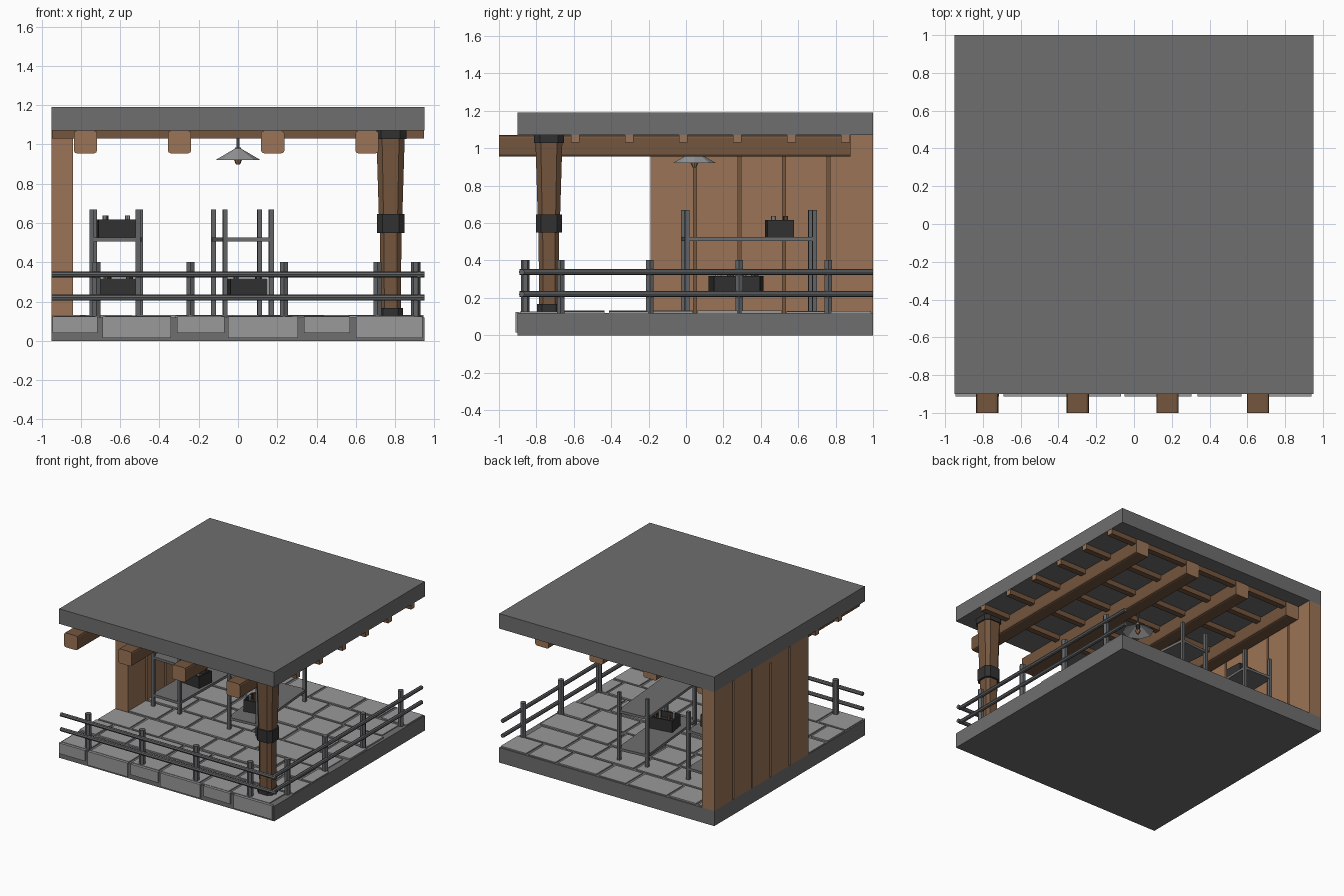
import bpy, bmesh, math, random
from mathutils import Vector, Matrix

if "Cube" in bpy.data.objects:
    bpy.data.objects.remove(bpy.data.objects["Cube"])
random.seed(4)

def mat(name, r, g, b):
    m = bpy.data.materials.new(name)
    m.diffuse_color = (r, g, b, 1)
    m.use_nodes = True
    m.node_tree.nodes["Principled BSDF"].inputs["Base Color"].default_value = m.diffuse_color
    return m

STONE = mat("slab grey", .158, .158, .158)
TILE = mat("tile grey", .32, .32, .32)
TAN = mat("light wood", .33, .175, .092)
BROWN = mat("dark wood", .175, .092, .048)
BLACK = mat("black iron", .031, .031, .031)
METAL = mat("rail steel", .125, .13, .135)
SHADE = mat("lamp grey", .33, .33, .33)

def finish(bm, name, *mats):
    me = bpy.data.meshes.new(name)
    bmesh.ops.recalc_face_normals(bm, faces=bm.faces[:])
    bm.to_mesh(me)
    bm.free()
    for m in mats:
        me.materials.append(m)
    ob = bpy.data.objects.new(name, me)
    bpy.context.collection.objects.link(ob)
    return ob

def add_box(bm, lo, hi):
    lo, hi = Vector(lo), Vector(hi)
    s = hi - lo
    bmesh.ops.create_cube(bm, size=1, matrix=Matrix.Translation((lo + hi) / 2) @ Matrix.Diagonal((*s, 1)))

def box(name, lo, hi, m):
    bm = bmesh.new()
    add_box(bm, lo, hi)
    return finish(bm, name, m)

def rod(name, a, b, r, m, sides=6, r2=None, caps=True, spin=0):
    a, b = Vector(a), Vector(b)
    d = b - a
    rot = d.to_track_quat('Z', 'Y').to_matrix().to_4x4()
    bm = bmesh.new()
    bmesh.ops.create_cone(bm, cap_ends=caps, segments=sides, radius1=r, radius2=r if r2 is None else r2,
                          depth=d.length,
                          matrix=Matrix.Translation((a + b) / 2) @ rot @ Matrix.Rotation(spin, 4, 'Z'))
    return finish(bm, name, m)

def chamfered_loft(name, cx, cy, rings, m):
    # square section with cut corners, stacked along z
    bm = bmesh.new()
    loops = []
    for z, h in rings:
        c = h * .6
        pts = [(h, -c), (h, c), (c, h), (-c, h), (-h, c), (-h, -c), (-c, -h), (c, -h)]
        loops.append([bm.verts.new((cx + x, cy + y, z)) for x, y in pts])
    for p, q in zip(loops, loops[1:]):
        for i in range(8):
            j = (i + 1) % 8
            bm.faces.new((p[i], p[j], q[j], q[i]))
    bm.faces.new(loops[0])
    bm.faces.new(loops[-1])
    return finish(bm, name, m)

# base and roof slabs
box("base_slab", (-.95, -.9, 0), (.95, 1, .12), STONE)
box("roof_slab", (-.95, -.9, 1.07), (.95, 1, 1.19), STONE)

# floor tiles in a staggered bond
bm = bmesh.new()
rows, gap = 8, .012
depth = 1.9 / rows
for r in range(rows):
    y0 = -.9 + r * depth
    x = -.95 - (0, .2, .33)[r % 3]
    k = r
    while x < .95:
        w = .36 if k % 2 else .26
        lo, hi = max(x + gap, -.945), min(x + w - gap, .945)
        if hi - lo > .03:
            add_box(bm, (lo, y0 + gap, .115), (hi, y0 + depth - gap, random.uniform(.126, .132)))
        x += w
        k += 1
finish(bm, "floor_tiles", TILE)

# stone facing on the front edge
bm = bmesh.new()
for i, (a, b) in enumerate([(-.945, -.715), (-.69, -.34), (-.31, -.07), (-.05, .305), (.335, .57), (.6, .94)]):
    add_box(bm, (a, -.912, .015 if i % 2 else .04), (b, -.89, .125))
finish(bm, "front_facing_stones", TILE)

# left wall: planks over a thinner core
box("wall_core", (-.935, -.18, .12), (-.855, .99, 1.07), BROWN)
bm = bmesh.new()
pitch = 1.19 / 5
for i in range(5):
    y = -.19 + i * pitch
    add_box(bm, (-.95, y + (.009 if i else 0), .12), (-.84, y + pitch - (.009 if i < 4 else 0), 1.07))
finish(bm, "wall_planks", TAN)

# ceiling beams and battens, light end grain
def timber(name, lo, hi, axis, bevel):
    ob = box(name, lo, hi, BROWN)
    ob.data.materials.append(TAN)
    bm = bmesh.new()
    bm.from_mesh(ob.data)
    if bevel:
        long_edges = [e for e in bm.edges
                      if abs((e.verts[0].co - e.verts[1].co).normalized()[axis]) > .9]
        bmesh.ops.bevel(bm, geom=long_edges, offset=bevel, segments=2, profile=.5, affect='EDGES')
    bm.normal_update()
    for f in bm.faces:
        f.material_index = 1 if abs(f.normal[axis]) > .9 else 0
    bm.to_mesh(ob.data)
    bm.free()

for x in (-.777, -.298, .177, .657):
    timber("roof_beam", (x - .059, -1, .955), (x + .059, .88, 1.07), 1, .014)
for i in range(6):
    y = -.592 + i * .289
    timber("ceiling_batten", (-.948, y - .023, 1.03), (.948, y + .023, 1.072), 0, 0)

# tapered corner column with iron bands
CX, CY = .777, -.733
chamfered_loft("corner_column", CX, CY, [(.12, .053), (.55, .055), (.64, .06), (1.07, .073)], BROWN)
for z0, z1, h in [(.125, .168, .063), (.55, .645, .07), (1.028, 1.072, .08)]:
    chamfered_loft("column_band", CX, CY, [(z0, h), (z1, h)], BLACK)

# railings along the front and right sides
for i in range(4):
    t = i * .477
    rod("front_rail_post", (-.72 + t, -.86, .12), (-.72 + t, -.86, .402), .0235, METAL, 6, spin=0)
    rod("side_rail_post", (.905, -.67 + t, .12), (.905, -.67 + t, .402), .0235, METAL, 6, spin=math.pi / 2)
for z in (.22, .338):
    rod("front_rail", (-.95, -.878, z), (.95, -.878, z), .0155, METAL, 8)
    rod("side_rail", (.922, -.89, z), (.922, 1, z), .0155, METAL, 8)

# shelving racks
def place(ob, x, y, deg):
    ob.data.transform(Matrix.Translation((x, y, 0)) @ Matrix.Rotation(math.radians(deg), 4, 'Z'))

for cx, deg in ((-.62, -1.2), (.022, 5)):
    bm = bmesh.new()
    for sx in (-1, 1):
        for sy in (-1, 1):
            x, y = sx * .118, sy * .342
            add_box(bm, (x - .012, y - .012, .12), (x + .012, y + .012, .67))
    place(finish(bm, "rack_posts", METAL), cx, .336, deg)
    bm = bmesh.new()
    for z in (.205, .505):
        add_box(bm, (-.125, -.35, z), (.125, .35, z + .02))
    place(finish(bm, "rack_shelves", STONE), cx, .336, deg)

# open crates holding small bottles
def crate(x, y, z, deg, w=.19, d=.14, h=.092):
    a, b, t = w / 2, d / 2, .01
    bm = bmesh.new()
    add_box(bm, (-a, -b, z), (a, b, z + .045))
    for s in (-1, 1):
        add_box(bm, (s * a - (t if s > 0 else 0), -b, z), (s * a + (t if s < 0 else 0), b, z + h))
        add_box(bm, (-a + t, s * b - (t if s > 0 else 0), z), (a - t, s * b + (t if s < 0 else 0), z + h))
    place(finish(bm, "crate", BLACK), x, y, deg)
    for px, py, m in ((-.06, -.03, SHADE), (.06, .03, BROWN), (-.05, .035, BROWN), (.055, -.035, SHADE)):
        place(rod("bottle", (px, py, z + .04), (px, py, z + h + .022), .012, m, 8), x, y, deg)

crate(-.62, .5, .525, 4)
crate(-.61, .335, .225, -6)
crate(.045, .205, .225, 9)

# hanging lamp
LY = .045
rod("lamp_rod", (0, LY, .97), (0, LY, 1.07), .008, METAL, 6)
rod("lamp_shade", (0, LY, .92), (0, LY, .98), .116, SHADE, 8, .014, caps=False)
rod("lamp_cap", (0, LY, .972), (0, LY, .985), .016, SHADE, 8)
rod("lamp_bulb", (0, LY, .897), (0, LY, .925), .01, TAN, 8, .022)
rod("lamp_socket", (0, LY, .925), (0, LY, .975), .016, BLACK, 8)
